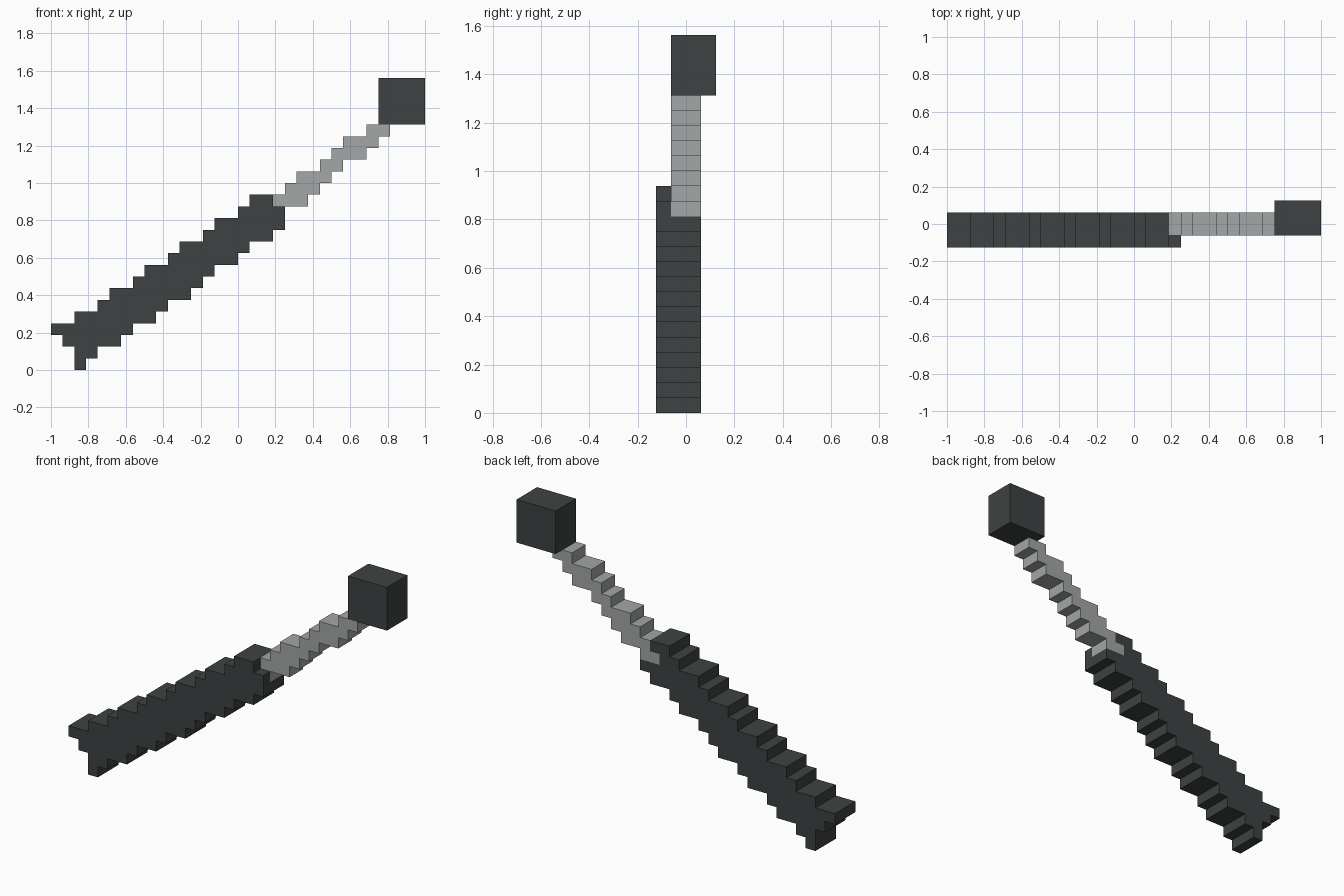
import bpy
import bmesh

U = 1 / 16  # size of one block

if "Cube" in bpy.data.objects:
    bpy.data.objects.remove(bpy.data.objects["Cube"], do_unlink=True)


def make_material(name, color):
    mat = bpy.data.materials.new(name)
    mat.use_nodes = True
    mat.diffuse_color = color
    bsdf = mat.node_tree.nodes["Principled BSDF"]
    bsdf.inputs["Base Color"].default_value = color
    bsdf.inputs["Roughness"].default_value = 0.9
    return mat


charcoal = make_material("charcoal", (0.047, 0.055, 0.054, 1))
steel_grey = make_material("steel grey", (0.37, 0.385, 0.385, 1))


def stepped_slab(name, rows, base, y0, y1, mat):
    """Extrude a stepped outline; each row is (left, right) in blocks, one block high."""
    left, right = [], []
    for k, (a, b) in enumerate(rows, base):
        left += [(a, k), (a, k + 1)]
        right += [(b, k), (b, k + 1)]
    bm = bmesh.new()
    verts = [bm.verts.new((x * U - 1, y0 * U, z * U)) for x, z in right + left[::-1]]
    face = bm.faces.new(verts)
    new = bmesh.ops.extrude_face_region(bm, geom=[face])["geom"]
    moved = [v for v in new if isinstance(v, bmesh.types.BMVert)]
    bmesh.ops.translate(bm, verts=moved, vec=(0, (y1 - y0) * U, 0))
    bmesh.ops.recalc_face_normals(bm, faces=bm.faces)
    mesh = bpy.data.meshes.new(name)
    bm.to_mesh(mesh)
    bm.free()
    mesh.materials.append(mat)
    obj = bpy.data.objects.new(name, mesh)
    bpy.context.collection.objects.link(obj)
    return obj


# Thick handle, climbing in steps from the pointed foot
handle = [(2, 3), (2, 4), (1, 6), (0, 7), (2, 9), (4, 10), (5, 12), (7, 13),
          (8, 14), (10, 16), (11, 17), (13, 19), (14, 20), (16, 20), (17, 19)]
stepped_slab("handle_front", handle, 0, -2, -1, charcoal)

# Back of the handle leaves a socket for the rod
socketed = handle.copy()
socketed[13] = (16, 18)
stepped_slab("handle_back", socketed, 0, -1, 1, charcoal)

# Thin rod rising out of the socket
rod = [(18, 20), (19, 22), (20, 23), (21, 24), (23, 25), (24, 27), (25, 28), (27, 29)]
stepped_slab("rod", rod, 13, -1, 1, steel_grey)

# Block at the tip
stepped_slab("tip_block", [(28, 32)] * 4, 21, -1, 2, charcoal)

# Merge the doubled row corners into clean straight edges
for name in ("handle_front", "handle_back", "rod", "tip_block"):
    mesh = bpy.data.objects[name].data
    bm = bmesh.new()
    bm.from_mesh(mesh)
    bmesh.ops.remove_doubles(bm, verts=bm.verts, dist=U / 100)
    bmesh.ops.dissolve_limit(bm, angle_limit=0.01, verts=bm.verts, edges=bm.edges)
    bmesh.ops.recalc_face_normals(bm, faces=bm.faces)
    bm.to_mesh(mesh)
    bm.free()
